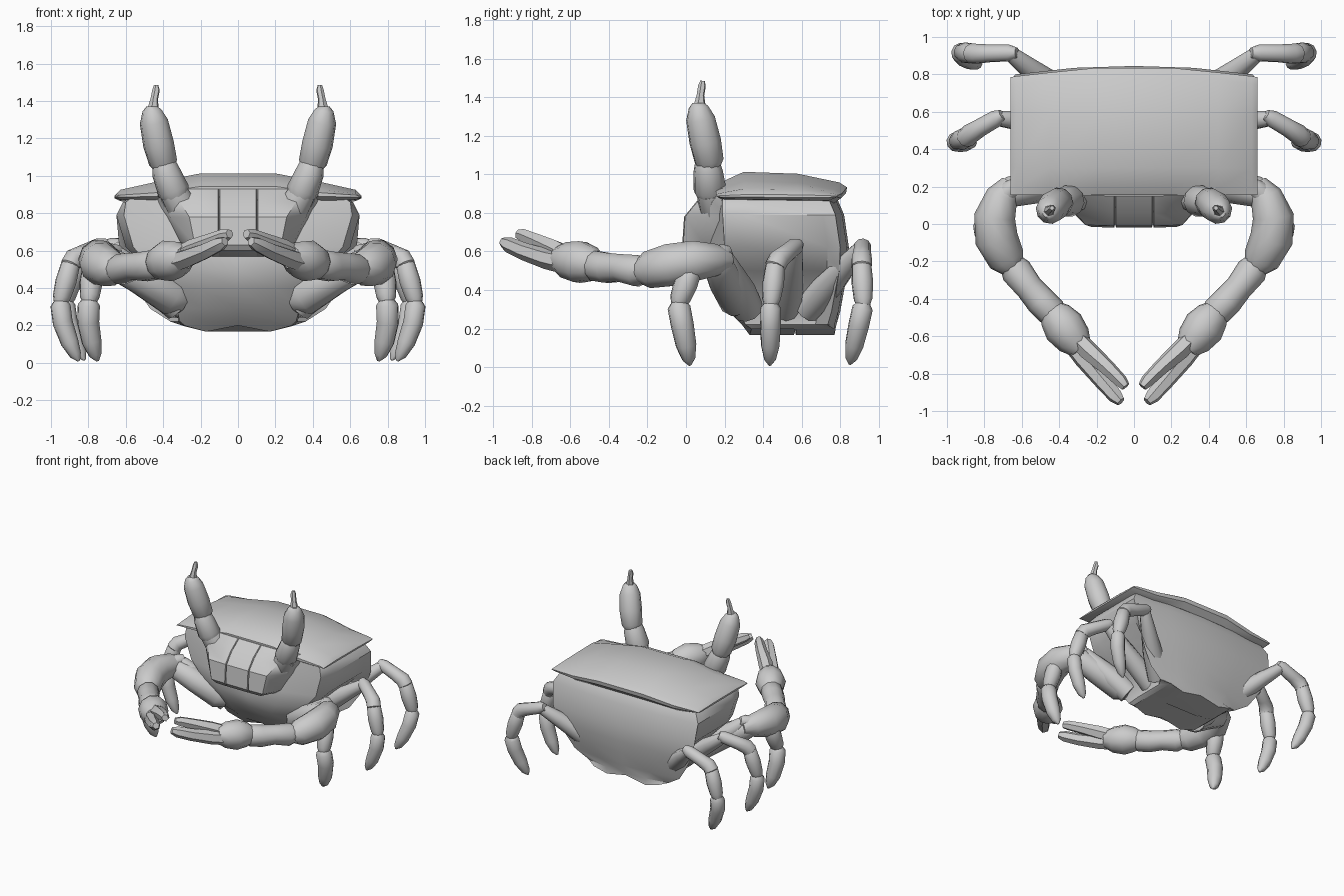
import bpy, bmesh, math
from mathutils import Vector


def loft(name, rings, mirror=False, angle=38):
    """Skin a list of closed rings, cap both ends, optionally mirror in x."""
    bm = bmesh.new()
    rows = [[bm.verts.new(p) for p in r] for r in rings]
    n = len(rows[0])
    for a, b in zip(rows, rows[1:]):
        for i in range(n):
            j = (i + 1) % n
            bm.faces.new((a[i], a[j], b[j], b[i]))
    bm.faces.new(rows[0])
    bm.faces.new(rows[-1])
    bmesh.ops.recalc_face_normals(bm, faces=bm.faces)
    me = bpy.data.meshes.new(name)
    bm.to_mesh(me)
    bm.free()
    ob = bpy.data.objects.new(name, me)
    bpy.context.collection.objects.link(ob)
    bpy.ops.object.select_all(action='DESELECT')
    ob.select_set(True)
    bpy.context.view_layer.objects.active = ob
    bpy.ops.object.shade_smooth_by_angle(angle=math.radians(angle))
    if mirror:
        ob.modifiers.new("Mirror", 'MIRROR').use_mirror_merge = False
    return ob


def tube(name, path, sides=10):
    """Mirrored limb segment along (x, y, z, radius) points."""
    pts = [Vector(p[:3]) for p in path]
    tan = []
    for i in range(len(pts)):
        tan.append((pts[min(i + 1, len(pts) - 1)] - pts[max(i - 1, 0)]).normalized())
    u = tan[0].orthogonal().normalized()
    rings = []
    for i, (p, t) in enumerate(zip(pts, tan)):
        if i:
            u = tan[i - 1].rotation_difference(t) @ u
        v = t.cross(u)
        r = path[i][3] * 1.02
        rings.append([p + r * (math.cos(a) * u + math.sin(a) * v)
                      for a in (2 * math.pi * k / sides for k in range(sides))])
    return loft(name, rings, mirror=True, angle=52 if sides > 6 else 35)


def full(half):
    """Complete a half ring (first and last point on x = 0)."""
    return half + [(-x, y, z) for x, y, z in half[-2:0:-1]]


# Carapace: y-z profile swept across x, thinning to the side tips
rings = []
for x, top, s, back in [(-.66, .895, .1, .785), (-.63, .925, .4, .79), (-.45, .965, .8, .81),
                        (-.2, 1.013, 1, .835), (.2, 1.013, 1, .835), (.45, .965, .8, .81),
                        (.63, .925, .4, .79), (.66, .895, .1, .785)]:
    prof = [(.2, .13), (.155, .095), (.155, .07), (.19, .05), (.3, 0), (.58, .01),
            (back - .04, .055), (back, .08), (back - .005, .11), (back - .05, .15)]
    rings.append([(x, y, top - d * s) for y, d in prof])
loft("carapace", rings)

# Body: z, front width, side width, back width, front y, corner y, back y
rings = []
for z, wf, ws, wb, yf, yc, yb in [
        (.89, .56, .57, .57, .19, .19, .77), (.86, .60, .615, .61, .18, .19, .79),
        (.79, .61, .65, .65, .17, .19, .82), (.62, .56, .60, .635, .12, .20, .845),
        (.50, .46, .48, .60, .11, .20, .84), (.40, .36, .38, .545, .15, .22, .82),
        (.29, .33, .32, .47, .22, .27, .80), (.22, .31, .32, .36, .29, .31, .78),
        (.167, .28, .29, .29, .33, .34, .77), (.167, .28, .29, .29, .56, .56, .57)]:
    low = z < .2
    mid = .17 if low else wf * .55
    dip, rise = (.033, .03) if low else (0, 0)
    y1, y2 = (yc, yc) if low else (yc + .12, yb - .11)
    y2 = yb if low else y2
    rings.append(full([(0, yf, z + dip), (mid, yf, z), (wf, yc, z + rise), (ws, y1, z + rise),
                       (ws, y2, z + rise), (wb, yb - (0 if low else .045), z + rise),
                       (.17 if low else wb * .5, yb - (0 if low else .01), z),
                       (0, yb, z + dip)]))
loft("body", rings)

# Mouth plates: bulging front with two grooves
rings = []
for z, wb, wf, y in [(.93, .46, .36, .15), (.86, .44, .31, .055), (.78, .39, .26, -.01),
                     (.63, .32, .23, -.02), (.60, .28, .20, .0), (.57, .24, .17, .11)]:
    g = .02 if .59 < z < .9 else 0
    rings.append(full([(0, y, z), (.096, y, z), (.101, y + g, z), (.106, y, z), (wf, y + .005, z),
                       (wb * .92, (y + .2) / 2 + .01, z), (wb, .22, z), (0, .22, z)]))
loft("mouth_plates", rings, angle=35)

# Eye stalks
tube("eye_socket", [(.24, .2, .74, .07), (.30, .15, .83, .085), (.345, .13, .91, .075)])
tube("eye_stalk_lower", [(.325, .13, .87, .06), (.345, .125, .92, .085), (.385, .115, 1.02, .075),
                         (.40, .11, 1.08, .06), (.405, .11, 1.11, .04)])
tube("eye_stalk_upper", [(.39, .125, 1.03, .05), (.40, .12, 1.07, .075), (.425, .10, 1.17, .082),
                         (.45, .075, 1.29, .075), (.46, .065, 1.35, .05), (.46, .065, 1.37, .03)])
tube("eye_tip", [(.455, .07, 1.34, .035), (.448, .075, 1.41, .02), (.438, .083, 1.46, .02),
                 (.438, .086, 1.485, .012)], 6)

# Claw arms
tube("claw_hip", [(.30, .30, .34, .075), (.36, .27, .36, .105), (.53, .20, .46, .09),
                  (.67, .17, .53, .08), (.72, .16, .55, .05)])
tube("claw_upper_arm", [(.66, .22, .55, .05), (.705, .15, .555, .085), (.745, .04, .55, .108),
                        (.735, -.08, .53, .113), (.68, -.19, .505, .098), (.645, -.24, .495, .06)])
tube("claw_forearm", [(.665, -.20, .50, .06), (.63, -.25, .50, .083), (.56, -.34, .515, .073),
                      (.50, -.41, .515, .08), (.44, -.47, .525, .08), (.41, -.51, .53, .05)])
tube("claw_palm", [(.46, -.44, .525, .05), (.42, -.49, .535, .09), (.375, -.55, .545, .11),
                   (.32, -.62, .555, .095), (.28, -.67, .565, .06)])
tube("claw_upper_finger", [(.31, -.61, .575, .05), (.24, -.68, .61, .052), (.14, -.77, .652, .042),
                           (.07, -.84, .682, .036), (.045, -.87, .69, .025)], 6)
tube("claw_lower_finger", [(.335, -.63, .54, .055), (.27, -.72, .56, .052), (.17, -.84, .60, .045),
                           (.10, -.92, .635, .04), (.07, -.95, .65, .025)], 6)

# Walking legs: hip, knee, bend, ankle and toe positions, width
legs = {
    "front": ((.32, .32, .30), (.66, .19, .59), (.775, .035, .53), (.795, -.04, .33), (.75, .02, .01), .062),
    "middle": ((.28, .52, .30), (.735, .565, .625), (.89, .465, .545), (.95, .44, .325), (.85, .435, .01), .056),
    "back": ((.30, .63, .30), (.665, .915, .625), (.86, .91, .545), (.925, .92, .325), (.82, .85, .015), .056),
}
for side, (hip, knee, bend, ankle, toe, w) in legs.items():
    h, k, b, a, t = map(Vector, (hip, knee, bend, ankle, toe))
    out = Vector((1, 0, 0))

    def at(p, q, f, r, push=0):
        return (*(p.lerp(q, f) + out * push), w * r)

    tube(side + "_leg_thigh", [at(h, k, 0, 1.3), at(h, k, .35, 1.35), at(h, k, .7, 1),
                               at(h, k, .95, .75), at(h, k, 1.03, .5)])
    tube(side + "_leg_knee", [at(k, b, -.2, .5), at(k, b, .0, .8), at(k, b, .5, .85, .01),
                              at(k, b, .85, .95, .012), at(b, a, .1, .95), at(b, a, .16, .6)])
    tube(side + "_leg_shin", [at(b, a, .0, .6), at(b, a, .1, .9), at(b, a, .5, 1),
                              at(b, a, .88, .85), at(b, a, 1.03, .6)])
    tube(side + "_leg_foot", [at(b, a, .96, .6), at(a, t, .06, .95, .005), at(a, t, .35, .95, .022),
                              at(a, t, .68, .85, .018), at(a, t, .9, .55, .008), at(a, t, 1, .12)])
